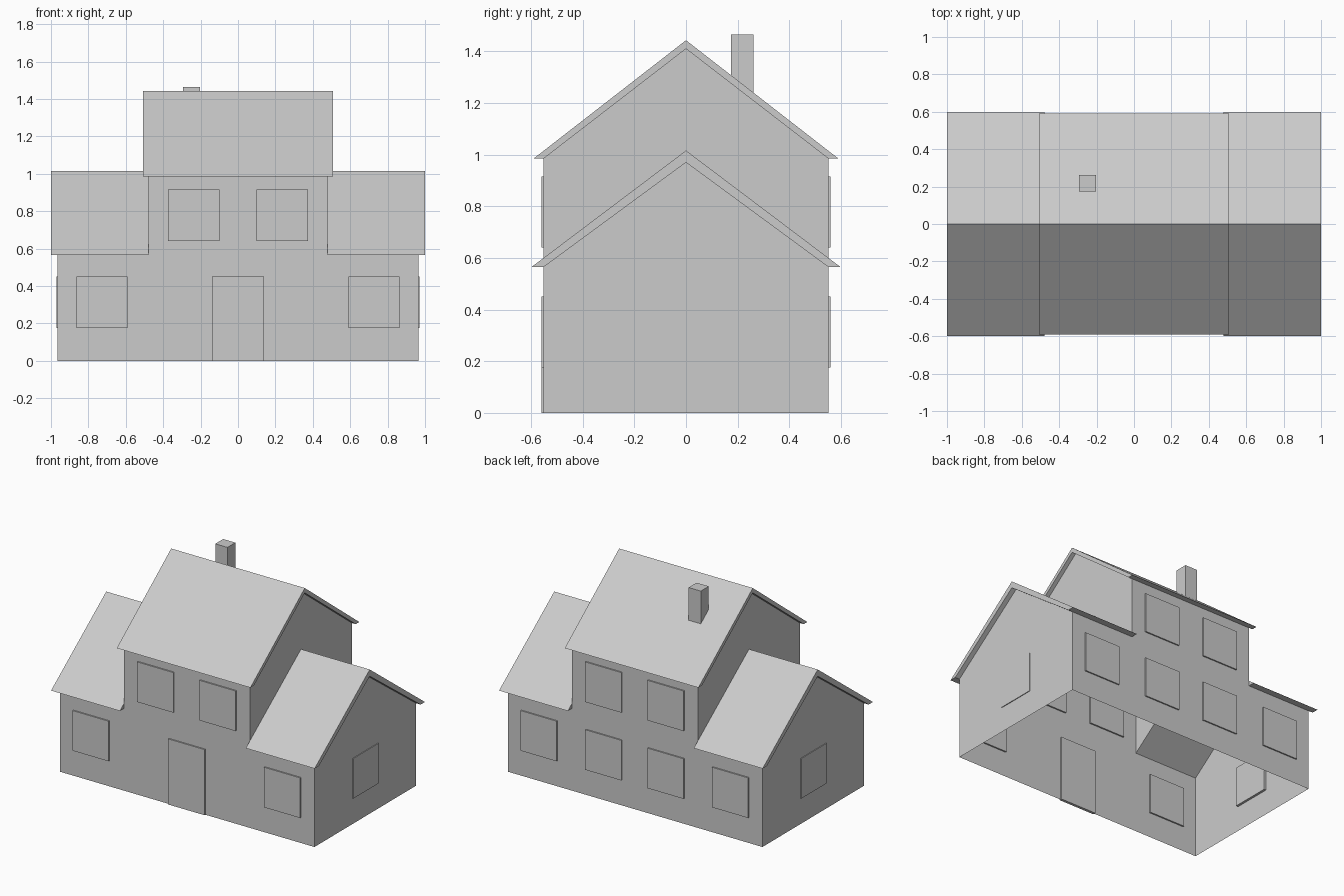
import bpy, bmesh
from mathutils import Vector

if "Cube" in bpy.data.objects:
    bpy.data.objects.remove(bpy.data.objects["Cube"])

WALL_X, WALL_Y, UPPER_X = 0.966, 0.551, 0.478
WING_EAVE, TOP_EAVE = 0.565, 0.985


def finish(name, bm):
    mesh = bpy.data.meshes.new(name)
    bm.to_mesh(mesh)
    bm.free()
    obj = bpy.data.objects.new(name, mesh)
    bpy.context.collection.objects.link(obj)
    return obj


def panel(name, points, outward):
    """Single flat wall sheet facing the given direction."""
    bm = bmesh.new()
    face = bm.faces.new([bm.verts.new(p) for p in points])
    face.normal_update()
    if face.normal.dot(Vector(outward)) < 0:
        face.normal_flip()
    return finish(name, bm)


def box(name, x0, x1, y0, y1, z0, z1):
    bm = bmesh.new()
    bmesh.ops.create_cube(bm, size=1)
    for v in bm.verts:
        v.co = ((x0 + x1) / 2 + v.co.x * (x1 - x0),
                (y0 + y1) / 2 + v.co.y * (y1 - y0),
                (z0 + z1) / 2 + v.co.z * (z1 - z0))
    return finish(name, bm)


def roof(name, x0, x1, half, eave, ridge, inner_ridge):
    """Chevron profile extruded along x."""
    profile = [(-half, eave), (0, ridge), (half, eave),
               (WALL_Y, eave), (0, inner_ridge), (-WALL_Y, eave)]
    bm = bmesh.new()
    face = bm.faces.new([bm.verts.new((x0, y, z)) for y, z in profile])
    new = bmesh.ops.extrude_face_region(bm, geom=[face])["geom"]
    moved = [g for g in new if isinstance(g, bmesh.types.BMVert)]
    bmesh.ops.translate(bm, verts=moved, vec=(x1 - x0, 0, 0))
    bmesh.ops.recalc_face_normals(bm, faces=bm.faces)
    return finish(name, bm)


# Long walls, stepped up in the middle; the house is open underneath
half_outline = [(WALL_X, 0), (WALL_X, WING_EAVE), (UPPER_X, WING_EAVE), (UPPER_X, TOP_EAVE)]
outline = half_outline + [(-x, z) for x, z in reversed(half_outline)]
for name, s in (("front_wall", -1), ("back_wall", 1)):
    panel(name, [(x, s * WALL_Y, z) for x, z in outline], (0, s, 0))

for side, s in (("left", -1), ("right", 1)):
    # Gable ends of wing and upper floor
    wing = [(-WALL_Y, 0), (WALL_Y, 0), (WALL_Y, WING_EAVE), (0, 0.97), (-WALL_Y, WING_EAVE)]
    panel(side + "_wing_gable", [(s * WALL_X, y, z) for y, z in wing], (s, 0, 0))
    upper = [(-WALL_Y, 0.6), (0, 1.015), (WALL_Y, 0.6),
             (WALL_Y, TOP_EAVE), (0, 1.41), (-WALL_Y, TOP_EAVE)]
    panel(side + "_upper_gable", [(s * UPPER_X, y, z) for y, z in upper], (s, 0, 0))
    # Wing roof and gable window
    xs = sorted((s * UPPER_X, s * 1.0))
    roof(side + "_wing_roof", *xs, 0.598, WING_EAVE, 1.016, 0.97)
    xs = sorted((s * 0.95, s * 0.971))
    box(side + "_gable_window", *xs, -0.137, 0.137, 0.175, 0.45)

# Main roof and chimney
roof("main_roof", -0.507, 0.507, 0.59, TOP_EAVE, 1.443, 1.41)
box("chimney", -0.295, -0.203, 0.175, 0.261, 1.22, 1.465)

# Front and back windows
for wall, s in (("front", -1), ("back", 1)):
    ys = sorted((s * 0.541, s * 0.56))
    spots = [(0.236, 0.64), (0.727, 0.175)]
    if wall == "back":
        spots.append((0.236, 0.175))
    for x, z in spots:
        for c in (-x, x):
            box(wall + "_window", c - 0.137, c + 0.137, *ys, z, z + 0.275)

# Front door
box("front_door", -0.138, 0.138, -0.56, -0.541, 0, 0.45)
